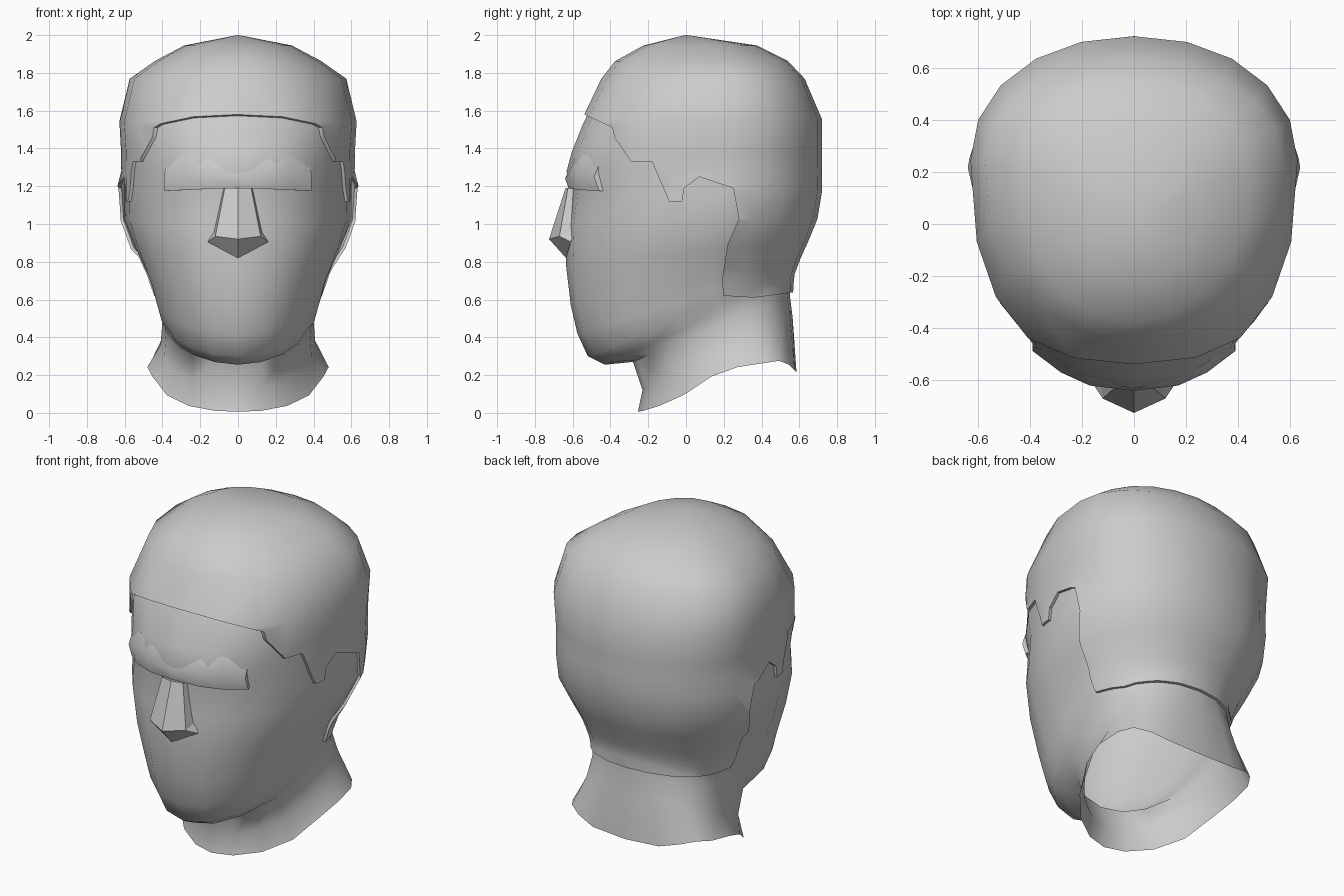
import bpy, bmesh, math
from mathutils import Vector

cube = bpy.data.objects.get("Cube")
if cube:
    bpy.data.objects.remove(cube, do_unlink=True)

grey = bpy.data.materials.new("plain_grey")
grey.use_nodes = True
grey.diffuse_color = (0.6, 0.6, 0.6, 1)
grey.node_tree.nodes["Principled BSDF"].inputs["Base Color"].default_value = (0.6, 0.6, 0.6, 1)

SEGMENTS = 20


def shade(obj, angle):
    bpy.ops.object.select_all(action='DESELECT')
    obj.select_set(True)
    bpy.context.view_layer.objects.active = obj
    bpy.ops.object.shade_smooth_by_angle(angle=math.radians(angle))


def finish(bm, name, angle):
    """Turn a bmesh into a named, shaded object."""
    bmesh.ops.recalc_face_normals(bm, faces=bm.faces)
    mesh = bpy.data.meshes.new(name)
    bm.to_mesh(mesh)
    bm.free()
    obj = bpy.data.objects.new(name, mesh)
    bpy.context.collection.objects.link(obj)
    mesh.materials.append(grey)
    shade(obj, angle)
    return obj


def ring(front, back, half_width, height, front_square=2.15, back_square=2.1):
    """Squarish oval, widest behind its middle; height is a function of y."""
    mid = front + 0.63 * (back - front)
    points = []
    for i in range(SEGMENTS):
        a = math.tau * i / SEGMENTS
        s, c = math.sin(a), -math.cos(a)
        p = 2 / (front_square if c < 0 else back_square)
        x = half_width * math.copysign(abs(s) ** p, s)
        depth = (mid - front) if c < 0 else (back - mid)
        y = mid + depth * math.copysign(abs(c) ** p, c)
        points.append((x, y, height(y)))
    return points


def tilted_ring(z_front, z_back, front, back, half_width, *squareness):
    slope = (z_back - z_front) / (back - front)
    return ring(front, back, half_width, lambda y: z_front + slope * (y - front), *squareness)


def bridge(bm, rings):
    """Skin a list of point loops with quads."""
    loops = [[bm.verts.new(p) for p in r] for r in rings]
    for a, b in zip(loops, loops[1:]):
        for i in range(len(a)):
            j = (i + 1) % len(a)
            bm.faces.new((a[i], a[j], b[j], b[i]))
    return loops


def rim_height(y):
    steps = [(-0.26, 0.005), (-0.18, 0.02), (0, 0.1), (0.19, 0.23), (0.52, 0.28), (0.59, 0.21)]
    for (y0, z0), (y1, z1) in zip(steps, steps[1:]):
        if y <= y1:
            return z0 + (z1 - z0) * (y - y0) / (y1 - y0)


def skull(with_rim):
    """Neck, jaw and cranium in one loft: open at the neck rim, or capped above it."""
    # front z, back z, front y, back y, half width, front and back squareness
    levels = [(0.12, 0.5, -0.23, 0.565, 0.41, 2, 2.4), (0.27, 0.62, -0.28, 0.55, 0.4),
              (0.255, 0.7, -0.43, 0.555, 0.405, 1.95), (0.3, 0.74, -0.52, 0.56, 0.425, 2.05),
              (0.42, 0.78, -0.575, 0.575, 0.448), (0.57, 0.82, -0.61, 0.59, 0.475),
              (0.78, 0.92, -0.635, 0.635, 0.54), (1.0, 1.03, -0.63, 0.68, 0.6),
              (1.18, 1.18, -0.612, 0.705, 0.602), (1.28, 1.28, -0.632, 0.705, 0.602, 2.2),
              (1.38, 1.38, -0.605, 0.705, 0.603, 2.25), (1.53, 1.55, -0.545, 0.705, 0.612, 2.5),
              (1.76, 1.76, -0.435, 0.615, 0.56), (1.85, 1.85, -0.365, 0.53, 0.43),
              (1.93, 1.93, -0.22, 0.37, 0.28)]
    rings = [tilted_ring(*level) for level in levels]
    if with_rim:
        rings.insert(0, ring(-0.255, 0.585, 0.48, rim_height, 1.75, 3))
    bm = bmesh.new()
    loops = bridge(bm, rings)
    if not with_rim:
        bm.faces.new(loops[0])
    crown = bm.verts.new((0, 0.0, 1.985))
    for i in range(SEGMENTS):
        bm.faces.new((loops[-1][i], loops[-1][(i + 1) % SEGMENTS], crown))
    bmesh.ops.recalc_face_normals(bm, faces=bm.faces)
    return bm


def cut(obj, cutter, operation):
    mod = obj.modifiers.new("cut", 'BOOLEAN')
    mod.operation = operation
    mod.solver = 'EXACT'
    mod.object = cutter
    bpy.context.view_layer.objects.active = obj
    bpy.ops.object.modifier_apply(modifier="cut")
    bpy.data.objects.remove(cutter, do_unlink=True)


# Face and neck
finish(skull(True), "head_and_neck", 60)

# Hair: slightly thicker skull trimmed along the hairline and hollowed
bm = skull(False)
bm.normal_update()
for v, n in [(v, v.normal.copy()) for v in bm.verts]:
    v.co += n * 0.016
hair = finish(bm, "hair", 50)

hairline = [(-0.56, 1.59), (-0.39, 1.51), (-0.38, 1.46), (-0.29, 1.33), (-0.18, 1.33),
            (-0.09, 1.12), (-0.02, 1.12), (-0.01, 1.19), (0.07, 1.25), (0.25, 1.19),
            (0.28, 1.03), (0.22, 0.89), (0.19, 0.7), (0.2, 0.62), (0.36, 0.61),
            (0.58, 0.64), (1, 0.66), (1, 2.3), (-1, 2.3), (-1, 1.62)]
bm = bmesh.new()
sides = bridge(bm, [[(x, y, z) for y, z in hairline] for x in (-1, 1)])
for side in sides:
    bm.faces.new(side)
cut(hair, finish(bm, "hairline_cutter", 30), 'INTERSECT')
cut(hair, finish(skull(False), "hollow_cutter", 30), 'DIFFERENCE')

# Flare the hair where it passes behind the ears
for v in hair.data.vertices:
    if abs(v.co.x) > 0.5 and 0.2 < v.co.y < 0.3 and 0.85 < v.co.z < 1.22:
        v.co.x += math.copysign(0.02, v.co.x)
shade(hair, 50)

# Brow ridge: stations from the middle out, mirrored
stations = [(0, -0.64, 1.24, -0.622, 1.19), (0.17, -0.62, 1.265, -0.6, 1.185),
            (0.28, -0.57, 1.29, -0.55, 1.18), (0.39, -0.487, 1.25, -0.46, 1.175)]
bm = bmesh.new()
full = [(-x, *rest) for x, *rest in reversed(stations[1:])] + stations
bars = bridge(bm, [[(x, y, z), (x, yb, zb), (x * 0.95, yb + 0.08, zb),
                    (x * 0.98, y + 0.033, z + 0.08)] for x, y, z, yb, zb in full])
for end in (bars[0], bars[-1]):
    bm.faces.new(end)
finish(bm, "brow", 40)

# Nose: ridge, flanks, nostril wings and underside, mirrored across the middle
bm = bmesh.new()
for s in (1, -1):
    top, side, root = (0, -0.638, 1.19), (0.07 * s, -0.625, 1.19), (0.08 * s, -0.58, 1.19)
    tip, ala, wing = (0, -0.725, 0.92), (0.12 * s, -0.67, 0.935), (0.16 * s, -0.61, 0.905)
    crease, base = (0.13 * s, -0.59, 0.96), (0, -0.635, 0.82)
    for face in ((top, side, ala, tip), (side, root, crease, ala), (crease, wing, ala),
                 (tip, ala, base), (ala, wing, base)):
        bm.faces.new([bm.verts.new(Vector(p)) for p in face])
bmesh.ops.remove_doubles(bm, verts=bm.verts, dist=0.0005)
finish(bm, "nose", 20)
